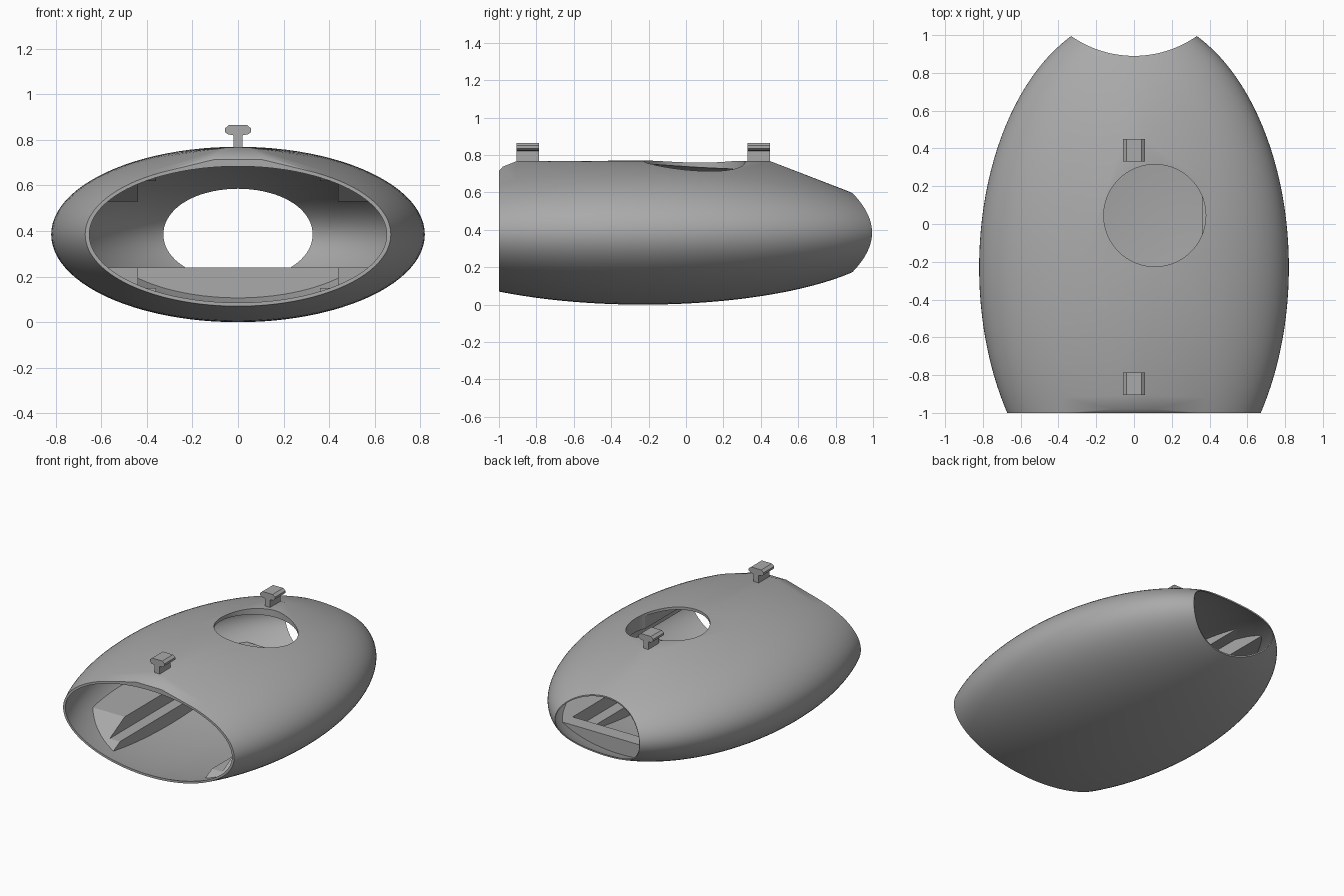
import bpy, bmesh
from mathutils import Matrix, Vector

cube = bpy.data.objects.get("Cube")
if cube:
    bpy.data.objects.remove(cube, do_unlink=True)

MID = 0.385                      # height of the shell axis
CENTRE_Y = -0.23                 # widest station of the shell
MOUNTS = (-0.845, 0.39)

grey = bpy.data.materials.new("plain_grey")
grey.use_nodes = True
grey.diffuse_color = (0.4, 0.4, 0.4, 1)
grey.node_tree.nodes["Principled BSDF"].inputs["Base Color"].default_value = (0.4, 0.4, 0.4, 1)


def make_object(name, bm):
    bmesh.ops.recalc_face_normals(bm, faces=bm.faces)
    mesh = bpy.data.meshes.new(name)
    bm.to_mesh(mesh)
    bm.free()
    obj = bpy.data.objects.new(name, mesh)
    bpy.context.collection.objects.link(obj)
    mesh.materials.append(grey)
    return obj


def ellipsoid(rx, ry, rz):
    """Sphere with its poles along y, stretched to the shell's proportions."""
    bm = bmesh.new()
    bmesh.ops.create_uvsphere(bm, u_segments=96, v_segments=64, radius=1)
    m = (Matrix.Translation((0, CENTRE_Y, MID)) @ Matrix.Diagonal((rx, ry, rz, 1))
         @ Matrix.Rotation(1.5707963, 4, 'X'))
    bmesh.ops.transform(bm, matrix=m, verts=bm.verts)
    return bm


def cylinder(name, radius, depth, location):
    bm = bmesh.new()
    bmesh.ops.create_cone(bm, cap_ends=True, segments=128, radius1=radius,
                          radius2=radius, depth=depth,
                          matrix=Matrix.Translation(location))
    return make_object(name, bm)


def prism(name, outline, front, back):
    """Extrude an x-z outline along y; front and back give y for a height z."""
    bm = bmesh.new()
    a = [bm.verts.new((x, front(z), z)) for x, z in outline]
    b = [bm.verts.new((x, back(z), z)) for x, z in outline]
    bm.faces.new(a)
    bm.faces.new(b)
    n = len(outline)
    for i in range(n):
        j = (i + 1) % n
        bm.faces.new((a[i], a[j], b[j], b[i]))
    return make_object(name, bm)


def boolean(obj, cutter, operation='DIFFERENCE'):
    mod = obj.modifiers.new("cut", 'BOOLEAN')
    mod.operation = operation
    mod.solver = 'EXACT'
    mod.object = cutter
    bpy.context.view_layer.objects.active = obj
    bpy.ops.object.modifier_apply(modifier=mod.name)


# Outer body: ellipsoid cut flat at the front, hulled with the mount pads
bm = ellipsoid(0.82, 1.34, MID)
bmesh.ops.bisect_plane(bm, geom=bm.verts[:] + bm.edges[:] + bm.faces[:],
                       plane_co=(0, -1, 0), plane_no=(0, -1, 0), clear_outer=True)
points = [v.co.copy() for v in bm.verts]
bm.free()
for x in (-0.05, 0.05):
    for y in MOUNTS:
        points += [Vector((x, y + d, 0.767)) for d in (-0.06, 0.06)]
    points += [Vector((x * 2, -0.98, 0.737)), Vector((x * 2, -1, 0.715))]
bm = bmesh.new()
for p in points:
    bm.verts.new(p)
hull = bmesh.ops.convex_hull(bm, input=bm.verts[:])
loose = [v for v in bm.verts if not v.link_faces]
bmesh.ops.delete(bm, geom=loose, context='VERTS')
shell = make_object("shell", bm)

# Hollow, concave rear opening and round hole in the top
hollow = make_object("hollow_cutter", ellipsoid(0.798, 1.34, 0.366))
rear = cylinder("rear_cutter", 0.58, 3, (0, 1.47, MID))
hole = cylinder("hole_cutter", 0.27, 0.6, (0.11, 0.045, 0.8))
for cutter in (hollow, rear, hole):
    boolean(shell, cutter)

# Stepped corner brackets that follow the inside of the shell
limit = make_object("bracket_limit", ellipsoid(0.808, 1.34, 0.374))
step = [(0.36, 0.15), (0.44, 0.15), (0.44, 0.24), (0.85, 0.24), (0.85, 0), (0.36, 0)]
for side, sx in (("left", 1), ("right", -1)):
    for level, sz in (("lower", 1), ("upper", -1)):
        outline = [(x * sx, MID + (z - MID) * sz) for x, z in step]
        bracket = prism(f"{level}_{side}_bracket", outline,
                        lambda z: -0.64 - 1.86 * (abs(z - MID) - 0.145),
                        lambda z: 0.74)
        boolean(bracket, limit, 'INTERSECT')
        if sz < 0:
            boolean(bracket, hole)

# Low stop wall across the rear
stop = prism("rear_stop", [(-0.45, 0.05), (0.45, 0.05), (0.45, 0.24), (-0.45, 0.24)],
             lambda z: 0.64, lambda z: 0.742)
boolean(stop, limit, 'INTERSECT')

# T-shaped mounting clips
half = [(0.02, 0.74), (0.02, 0.82), (0.045, 0.825), (0.058, 0.835),
        (0.058, 0.85), (0.04, 0.865)]
clip = half + [(-x, z) for x, z in reversed(half)]
for name, y in zip(("front_clip", "rear_clip"), MOUNTS):
    prism(name, clip, lambda z: y - 0.06, lambda z: y + 0.06)

for cutter in (hollow, rear, hole, limit):
    bpy.data.objects.remove(cutter, do_unlink=True)

# Smooth the shell while keeping its rims sharp
bpy.ops.object.select_all(action='DESELECT')
shell.select_set(True)
bpy.context.view_layer.objects.active = shell
bpy.ops.object.shade_smooth_by_angle(angle=0.5)
